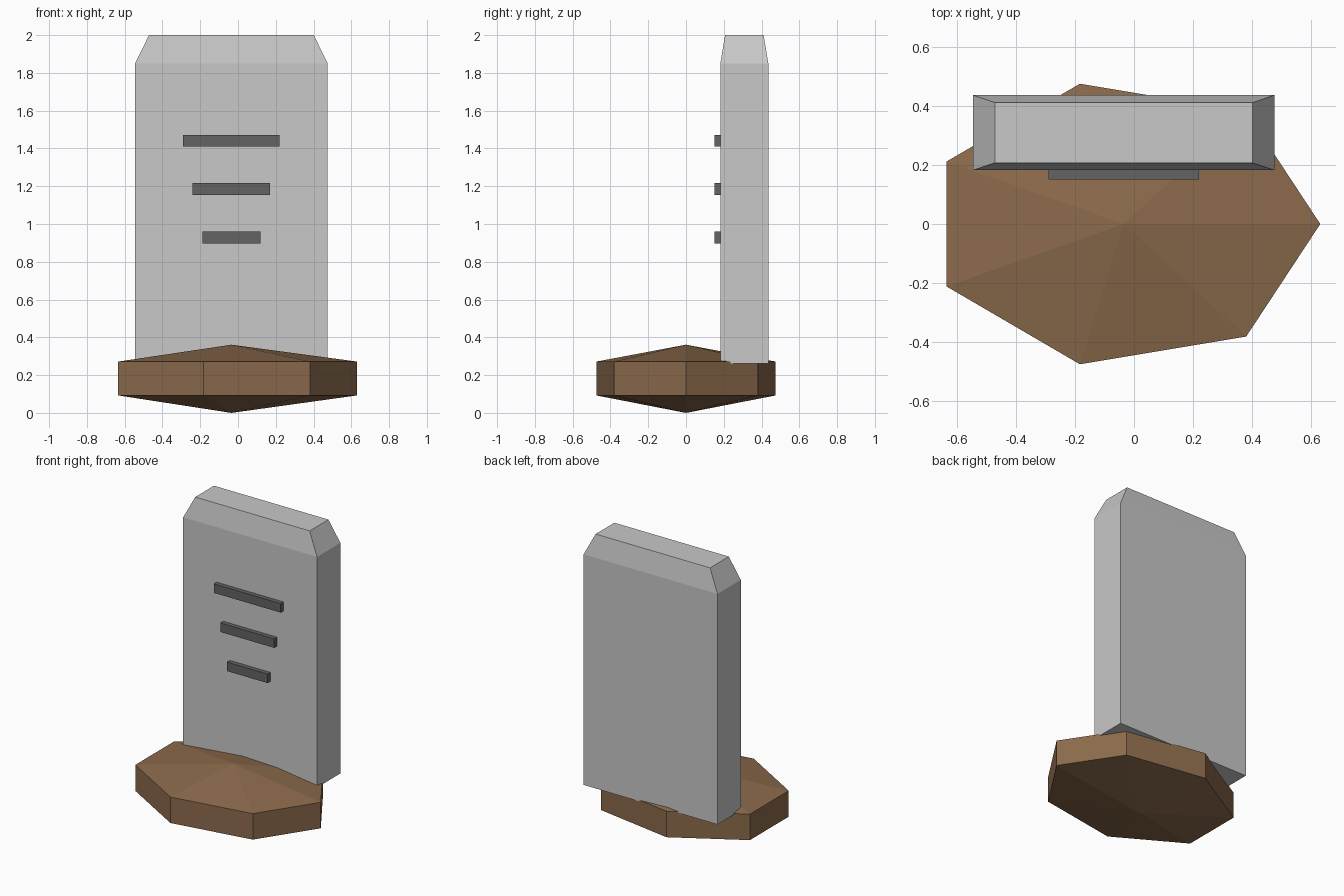
import bpy, bmesh
from mathutils import Matrix

if "Cube" in bpy.data.objects:
    bpy.data.objects.remove(bpy.data.objects["Cube"])

CX = -0.035  # shared centre line of all parts


def material(name, rgb):
    m = bpy.data.materials.new(name)
    m.diffuse_color = (*rgb, 1)
    m.use_nodes = True
    m.node_tree.nodes["Principled BSDF"].inputs["Base Color"].default_value = m.diffuse_color
    return m


earth = material("earth brown", (0.26, 0.145, 0.072))
stone = material("stone grey", (0.58, 0.58, 0.58))
dark = material("dark grey", (0.125, 0.125, 0.125))


def finish(bm, name, mat):
    bmesh.ops.recalc_face_normals(bm, faces=bm.faces)
    mesh = bpy.data.meshes.new(name)
    bm.to_mesh(mesh)
    bm.free()
    mesh.materials.append(mat)
    obj = bpy.data.objects.new(name, mesh)
    bpy.context.collection.objects.link(obj)
    return obj


def box_mesh(x0, x1, y0, y1, z0, z1):
    bm = bmesh.new()
    mat = (Matrix.Translation(((x0 + x1) / 2, (y0 + y1) / 2, (z0 + z1) / 2))
           @ Matrix.Diagonal((x1 - x0, y1 - y0, z1 - z0, 1)))
    bmesh.ops.create_cube(bm, size=1, matrix=mat)
    return bm


# Earth mound: flattened seven-sided, three-ring sphere
bm = bmesh.new()
bmesh.ops.create_uvsphere(bm, u_segments=7, v_segments=3, radius=1)
ring = max(v.co.xy.length for v in bm.verts)
for v in bm.verts:
    v.co.x *= 0.6655 / ring
    v.co.y *= 0.487 / ring
# turn so that one corner points along +x
far = max(bm.verts, key=lambda v: v.co.x)
if abs(far.co.y) > 0.01:
    for v in bm.verts:
        x, y = v.co.x / 0.6655, v.co.y / 0.487
        v.co.x, v.co.y = y * 0.6655, -x * 0.487
    if max(v.co.x for v in bm.verts) < 0.66:
        for v in bm.verts:
            v.co.x *= -1
for v in bm.verts:
    v.co.x += CX
    v.co.z = 0.182 + 0.179 * v.co.z
min(bm.verts, key=lambda v: v.co.z).co.z = 0
finish(bm, "earth_mound", earth)

# Headstone slab with a tapered top
bm = box_mesh(CX - 0.51, CX + 0.51, 0.182, 0.436, 0.262, 1.85)
top = max(bm.faces, key=lambda f: f.calc_center_median().z)
cap = bmesh.ops.extrude_discrete_faces(bm, faces=[top])["faces"][0]
for v in cap.verts:
    v.co.x = CX + (v.co.x - CX) * 0.436 / 0.51
    v.co.y = 0.309 + (v.co.y - 0.309) * 0.102 / 0.127
    v.co.z = 2.0
finish(bm, "headstone", stone)

# Three inscription bars, shorter towards the bottom
for i, (z, half) in enumerate([(1.441, 0.255), (1.185, 0.205), (0.929, 0.154)]):
    bm = box_mesh(CX - half, CX + half, 0.151, 0.19, z - 0.031, z + 0.031)
    finish(bm, f"inscription_bar_{i + 1}", dark)
